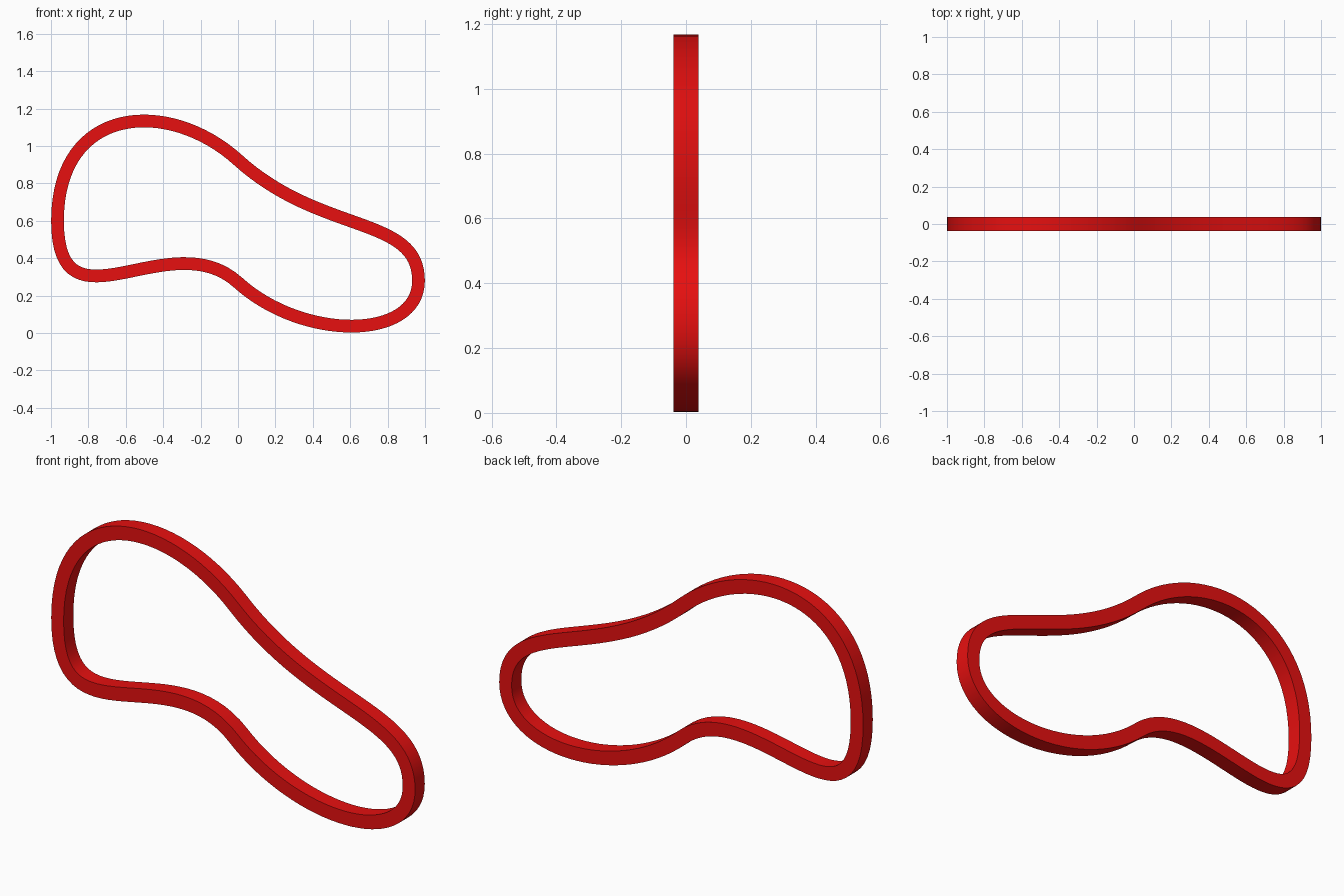
import bpy, bmesh
from math import radians
from mathutils import Vector
from mathutils.geometry import interpolate_bezier

if "Cube" in bpy.data.objects:
    bpy.data.objects.remove(bpy.data.objects["Cube"])

HALF_WIDTH, HALF_DEPTH, STEPS = 0.034, 0.038, 32

# Centreline: (handle in, point, handle out) in the x-z plane, clockwise from the left
knots = [
    ((-0.965, -0.03), (-0.965, 0.60), (-0.965, 1.22)),
    ((-0.37, 1.26), (0.0, 0.925), (0.444, 0.523)),
    ((0.965, 0.63), (0.965, 0.28), (0.965, -0.04)),
    ((0.348, -0.045), (0.0, 0.27), (-0.363, 0.598)),
]

path = []
for i, (_, p0, h0) in enumerate(knots):
    h1, p1, _ = knots[(i + 1) % len(knots)]
    pts = interpolate_bezier(*[Vector((x, 0, z)) for x, z in (p0, h0, h1, p1)], STEPS + 1)
    path += pts[:-1]

# Sweep a rectangular section along the closed path
bm = bmesh.new()
rings = []
n = len(path)
for i, p in enumerate(path):
    t = (path[(i + 1) % n] - path[i - 1]).normalized()
    out = Vector((-t.z, 0, t.x))
    rings.append([bm.verts.new(p + out * a * HALF_WIDTH + Vector((0, b * HALF_DEPTH, 0)))
                  for a, b in ((1, -1), (1, 1), (-1, 1), (-1, -1))])
for i in range(n):
    r, s = rings[i], rings[(i + 1) % n]
    for k in range(4):
        m = (k + 1) % 4
        bm.faces.new((r[k], r[m], s[m], s[k]))
bmesh.ops.recalc_face_normals(bm, faces=bm.faces)

mesh = bpy.data.meshes.new("band_loop")
bm.to_mesh(mesh)
bm.free()
band = bpy.data.objects.new("band_loop", mesh)
bpy.context.collection.objects.link(band)

# Red material
red = bpy.data.materials.new("red")
red.diffuse_color = (0.8, 0.005, 0.005, 1)
red.use_nodes = True
red.node_tree.nodes["Principled BSDF"].inputs["Base Color"].default_value = red.diffuse_color
mesh.materials.append(red)

# Smooth along the loop, sharp at the four edges
bpy.context.view_layer.objects.active = band
band.select_set(True)
bpy.ops.object.shade_smooth_by_angle(angle=radians(30))
